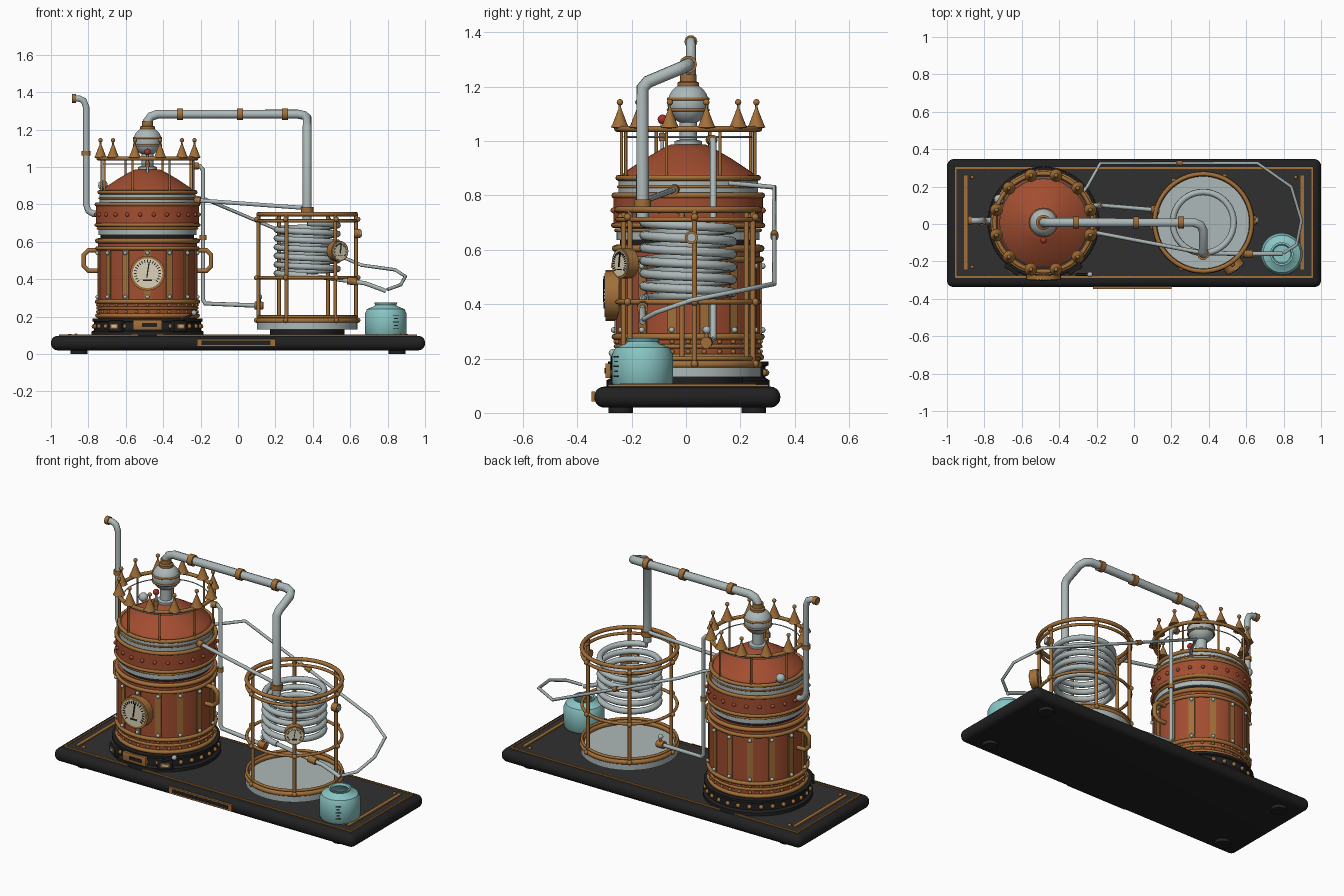
import bpy, bmesh, math
from mathutils import Vector, Matrix

if "Cube" in bpy.data.objects:
    bpy.data.objects.remove(bpy.data.objects["Cube"])


def material(name, r, g, b):
    m = bpy.data.materials.new(name)
    m.use_nodes = True
    m.diffuse_color = (r, g, b, 1)
    m.node_tree.nodes["Principled BSDF"].inputs["Base Color"].default_value = (r, g, b, 1)
    return m


COPPER = material("copper", .36, .075, .03)
BRONZE = material("bronze", .36, .16, .04)
SILVER = material("silver", .42, .48, .48)
BLACK = material("black", .015, .015, .015)
DECK = material("dark grey", .03, .03, .03)
TEAL = material("teal glass", .25, .56, .55)
CREAM = material("cream", .72, .65, .48)
RED = material("red", .4, .03, .02)

BOILER = Vector((-.484, .008, 0))
COOLER = Vector((.37, .008, 0))


def finish(name, bm, mat, angle=40):
    bmesh.ops.recalc_face_normals(bm, faces=bm.faces)
    me = bpy.data.meshes.new(name)
    bm.to_mesh(me)
    bm.free()
    me.polygons.foreach_set("use_smooth", [True] * len(me.polygons))
    me.set_sharp_from_angle(angle=math.radians(angle))
    me.materials.append(mat)
    ob = bpy.data.objects.new(name, me)
    bpy.context.collection.objects.link(ob)
    return ob


def lathe(name, centre, profile, mat, steps=64):
    bm = bmesh.new()
    vs = [bm.verts.new(centre + Vector((r, 0, z))) for r, z in profile]
    es = [bm.edges.new(p) for p in zip(vs, vs[1:])]
    bmesh.ops.spin(bm, geom=vs + es, cent=centre, axis=(0, 0, 1), angle=math.tau, steps=steps)
    bmesh.ops.remove_doubles(bm, verts=bm.verts, dist=.0002)
    return finish(name, bm, mat)


def drum(name, centre, r, z0, z1, mat):
    return lathe(name, centre, [(0, z0), (r, z0), (r, z1), (0, z1)], mat)


def tube(name, pts, r, mat, cyclic=False, res=3):
    cu = bpy.data.curves.new(name, 'CURVE')
    cu.dimensions = '3D'
    cu.bevel_depth, cu.bevel_resolution, cu.use_fill_caps = r, res, True
    sp = cu.splines.new('POLY')
    sp.points.add(len(pts) - 1)
    for p, co in zip(sp.points, pts):
        p.co = (*co, 1)
    sp.use_cyclic_u = cyclic
    tmp = bpy.data.objects.new(name, cu)
    bm = bmesh.new()
    me = tmp.to_mesh()
    bm.from_mesh(me)
    tmp.to_mesh_clear()
    bpy.data.objects.remove(tmp)
    bpy.data.curves.remove(cu)
    bmesh.ops.remove_doubles(bm, verts=bm.verts, dist=.0001)
    return finish(name, bm, mat, 55)


def circle(centre, r, z, n, start=0):
    return [centre + Vector((r * math.cos(a), r * math.sin(a), z))
            for a in (math.radians(start) + math.tau * i / n for i in range(n))]


def hoop(name, centre, r, z, thick, mat=BRONZE):
    return tube(name, circle(centre, r, z, 64), thick, mat, True, 2)


def balls(name, pts, r, mat, detail=2):
    bm = bmesh.new()
    for p in pts:
        bmesh.ops.create_icosphere(bm, subdivisions=detail, radius=r, matrix=Matrix.Translation(p))
    return finish(name, bm, mat)


def box(name, centre, size, mat, bevel=0, matrix=Matrix(), segs=2):
    bm = bmesh.new()
    bmesh.ops.create_cube(bm, size=1, matrix=Matrix.Diagonal((*size, 1)))
    if bevel:
        bmesh.ops.bevel(bm, geom=bm.edges[:], offset=bevel, segments=segs, profile=.5, affect='EDGES')
    bm.transform(matrix @ Matrix.Translation(centre))
    return finish(name, bm, mat)


def facing(p, heading):
    # local -y points outwards along the heading
    return Matrix.Translation(p) @ Matrix.Rotation(math.radians(heading + 90), 4, 'Z')


def gauge(name, p, heading, r, depth):
    m = facing(p, heading)
    at = lambda x, y, z: m @ Vector((x, y, z))
    tube(name + "_case", [at(0, 0, 0), at(0, -depth, 0)], r, BRONZE, res=10)
    tube(name + "_face", [at(0, 0, 0), at(0, -depth - .003, 0)], r * .86, CREAM, res=10)
    for i in range(21):
        turn = m @ Matrix.Rotation(math.radians(-130 + 13 * i), 4, 'Y')
        box(name + "_tick", (0, -depth - .004, r * .7), (r * .05, .004, r * .16), BLACK, matrix=turn)
    box(name + "_needle", (0, -depth - .006, r * .2), (r * .07, .004, r * .9), BLACK,
        matrix=m @ Matrix.Rotation(.15, 4, 'Y'))
    box(name + "_label", (0, -depth - .005, -r * .4), (r * .5, .004, r * .08), BLACK, matrix=m)


# Base slab, feet, trim and name plate
box("base", (0, .005, .058), (2, .684, .077), BLACK, .036, segs=5)
box("deck", (0, .008, .097), (1.91, .59, .006), DECK)
for x in (-.85, .85):
    for y in (-.24, .25):
        drum("foot", Vector((x, y, 0)), .045, 0, .03, BLACK)
for y in (-.283, .299):
    box("long_trim", (0, y, .1), (1.91, .009, .009), BRONZE)
for s in (-1, 1):
    box("end_trim", (s * .953, .008, .1), (.009, .59, .009), BRONZE)
    box("end_bar", (s * .9, .008, .102), (.02, .5, .012), BRONZE)
    balls("deck_screws", [Vector((s * .865, y, .1)) for y in (-.23, .25)], .01, BRONZE)
box("name_plate", (-.01, -.341, .06), (.42, .012, .038), BRONZE)
box("name_plate_inlay", (-.01, -.346, .06), (.37, .004, .022), BLACK)

# Boiler body, stacked from the stand upwards
lathe("boiler_stand", BOILER, [(0, .095), (.3, .095), (.3, .12), (.285, .128), (.285, .17),
                               (.295, .175), (.295, .19), (0, .19)], BLACK)
drum("boiler_body", BOILER, .265, .19, .62, COPPER)
drum("boiler_gap", BOILER, .25, .62, .69, BLACK)
drum("lower_silver_band", BOILER, .263, .637, .668, SILVER)
drum("upper_drum", BOILER, .275, .68, .798, COPPER)
drum("upper_silver_band", BOILER, .257, .798, .862, SILVER)
lathe("boiler_dome", BOILER, [(.25, .86), (.245, .875), (.235, .885), (.16, .935), (.1, .97),
                              (.065, .987), (0, .99)], COPPER)
for z, r, t in ((.205, .268, .012), (.245, .266, .008), (.28, .27, .012), (.565, .268, .011),
                (.605, .268, .013), (.672, .265, .007), (.69, .274, .01), (.8, .272, .011),
                (.832, .257, .005), (.865, .257, .011)):
    hoop("boiler_hoop", BOILER, r, z, t)
for i in range(14):
    m = facing(BOILER, -90 + i * 360 / 14)
    box("strap", (0, -.265, .42), (.034, .012, .28), BRONZE, matrix=m)
balls("strap_screws", [p for z in (.305, .54) for p in circle(BOILER, .274, z, 14, -90)], .011, SILVER)
balls("hoop_rivets", [p for z in (.225, .262) for p in circle(BOILER, .266, z, 28)], .009, BRONZE)
balls("drum_rivets", circle(BOILER, .277, .745, 24, 7), .011, COPPER)
balls("stand_studs", circle(BOILER, .286, .148, 28), .013, BRONZE)

# Side handles
for s in (-1, 1):
    tube("handle", [BOILER + Vector((s * x, 0, z)) for x, z in
                    ((.26, .555), (.315, .555), (.34, .53), (.34, .47), (.315, .445), (.26, .445))],
         .013, BRONZE)

# Main gauge and heat controls
gauge("main_gauge", BOILER + Vector((0, -.255, .432)), -90, .093, .05)
box("heat_plate", (0, -.295, .155), (.155, .02, .055), BRONZE, .004, facing(BOILER, -90))
box("heat_plate_inlay", (.01, -.306, .155), (.08, .004, .02), BLACK, matrix=facing(BOILER, -90))
for h in (-124, -56):
    m = facing(BOILER, h)
    box("control_box", (0, -.295, .148), (.085, .04, .06), BLACK, .005, m)
    box("control_label", (0, -.316, .148), (.05, .004, .025), BRONZE, matrix=m)
    box("control_mark", (0, -.319, .148), (.03, .003, .012), CREAM, matrix=m)
tube("heat_lever", [(-.31, -.27, .18), (-.24, -.27, .215)], .007, BLACK)
balls("heat_lever_knob", [Vector((-.235, -.27, .22))], .015, SILVER)

# Gallery crown
hoop("crown_rail", BOILER, .262, 1.045, .011)
hoop("crown_wire", BOILER, .235, 1.015, .003, SILVER)
for p in circle(BOILER, .258, 0, 8, 27):
    tube("crown_post", [p + Vector((0, 0, z)) for z in (.865, 1.045)], .006, BRONZE, res=2)
for p in circle(BOILER, .26, 0, 12, 15):
    lathe("crown_spike", p, [(0, 1.045), (.034, 1.05), (.028, 1.06), (.005, 1.12), (.004, 1.14), (0, 1.14)],
          BRONZE, 16)
balls("crown_tips", circle(BOILER, .26, 1.143, 12, 15), .012, BRONZE)

# Vapour bulb on the dome
lathe("neck", BOILER, [(0, .98), (.05, .98), (.05, 1), (.032, 1.005), (.032, 1.08), (0, 1.08)], SILVER)
balls("vapour_bulb", [BOILER + Vector((0, 0, 1.138))], .076, SILVER, 4)
for z in (1.115, 1.155):
    hoop("bulb_hoop", BOILER, .073, z, .006)
lathe("bulb_collar", BOILER, [(0, 1.2), (.04, 1.2), (.04, 1.215), (.03, 1.22), (.03, 1.245), (0, 1.245)], BRONZE)
safety = BOILER + Vector((0, -.095, 0))
tube("safety_rod", [safety + Vector((0, 0, z)) for z in (.955, 1.075)], .007, SILVER)
tube("safety_seat", [safety + Vector((0, 0, z)) for z in (1.0, 1.03)], .013, BRONZE)
balls("safety_knob", [safety + Vector((0, 0, 1.08))], .018, RED)
tube("dome_cap_stem", [BOILER + Vector((-.21, .11, .87)), BOILER + Vector((-.24, .125, .9))], .015, BRONZE)
balls("dome_cap", [BOILER + Vector((-.238, .124, .902))], .027, SILVER)

# Chimney pipe
tube("chimney", [(-.72, .018, .75), (-.775, .018, .75), (-.8, .018, .765), (-.812, .018, .8), (-.812, .018, 1.32),
                 (-.825, .018, 1.355), (-.85, .018, 1.366), (-.88, .018, 1.366)], .018, SILVER)
tube("chimney_collar", [(-.812, .018, 1.06), (-.812, .018, 1.085)], .024, BRONZE)
tube("chimney_mouth", [(-.865, .018, 1.366), (-.888, .018, 1.366)], .024, BRONZE)

# Main vapour pipe over to the cooler
tube("vapour_pipe", [(-.484, .008, 1.21), (-.484, .008, 1.245), (-.465, .008, 1.27), (-.43, .008, 1.282),
                     (.32, .008, 1.282), (.355, -.005, 1.275), (.37, -.035, 1.262), (.37, -.14, 1.218),
                     (.37, -.16, 1.195), (.37, -.16, .72)], .024, SILVER)
for x in (-.31, .01, .25):
    tube("pipe_coupling", [(x - .016, .008, 1.282), (x + .016, .008, 1.282)], .033, BRONZE)
tube("pipe_collar", [(.37, -.16, .755), (.37, -.16, .785)], .033, BRONZE)

# Cooler cage
drum("cooler_foot", COOLER, .2, .095, .135, BLACK)
drum("cooler_pan", COOLER, .268, .132, .168, SILVER)
for z, t in ((.178, .014), (.2, .008), (.408, .009), (.712, .009), (.748, .012)):
    hoop("cage_hoop", COOLER, .26, z, t)
for p in circle(COOLER, .262, 0, 6, -55):
    tube("cage_post", [p + Vector((0, 0, z)) for z in (.17, .75)], .01, BRONZE)
balls("cage_rivets", [p for z in (.18, .408, .72) for p in circle(COOLER, .272, z, 6, -55)], .014, BRONZE)

# Cooling coil and its outlet
turns, per = 6, 40
coil = [COOLER + Vector((.163 * math.cos(a), .163 * math.sin(a), .7 - .28 * i / (turns * per)))
        for i in range(turns * per + 1) for a in [-math.pi / 2 + math.tau * i / per]]
tube("coil", coil, .017, SILVER)
tube("outlet", [(.37, -.155, .42), (.6, -.16, .39), (.68, -.16, .378), (.77, -.16, .345), (.79, -.16, .335)],
     .012, SILVER)
tube("outlet_fitting", [(.585, -.16, .392), (.635, -.16, .386)], .021, BRONZE)

# Cage gauge and valve on the posts
a = math.radians(-55)
gauge("cage_gauge", COOLER + Vector((.26 * math.cos(a), .26 * math.sin(a), .55)), -55, .055, .045)
tube("cage_valve", [(.62, .02, .645), (.655, .02, .645)], .025, BRONZE)
tube("cage_valve_cap", [(.65, .02, .645), (.662, .02, .645)], .017, SILVER)

# Thin connecting lines
tube("return_line", [(-.29, .15, .845), (-.25, .2, .842), (-.18, .325, .83), (.66, .325, .475), (.84, .2, .45),
                     (.895, .02, .415), (.87, -.11, .37), (.8, -.155, .345)], .009, SILVER)
tube("return_collar", [(.225, .325, .659), (.255, .325, .646)], .015, BRONZE)
tube("feed_line", [(-.235, -.04, .823), (.37, -.155, .78)], .011, SILVER)
tube("feed_fitting", [(-.24, -.04, .823), (-.2, -.047, .82)], .019, BRONZE)
tube("drain_line", [(-.24, .09, 1.005), (-.205, .1, 1.005), (-.187, .1, .985), (-.187, .1, .29),
                    (-.175, .1, .27), (.12, .075, .258)], .012, SILVER)
tube("drain_cap", [(-.24, .09, 1.005), (-.212, .098, 1.005)], .019, BRONZE)
tube("drain_collar", [(-.187, .1, .61), (-.187, .1, .635)], .018, BRONZE)
tube("drain_valve", [(.09, .077, .26), (.135, .074, .258)], .022, BRONZE)
tube("drain_valve_stem", [(.115, .076, .26), (.115, .076, .305)], .008, BRONZE)
balls("drain_valve_knob", [Vector((.115, .076, .305))], .015, SILVER)

# Collecting jar with level marks
JAR = Vector((.79, -.16, 0))
lathe("jar", JAR, [(0, .1), (.105, .1), (.112, .11), (.112, .215), (.1, .24), (.062, .255), (.056, .262),
                   (.062, .275), (.052, .275), (.046, .262), (.09, .23), (.1, .2), (.1, .12), (0, .115)], TEAL, 48)
for i in range(5):
    box("jar_mark", (0, -.112, .135 + .018 * i), (.03 - .012 * (i % 2), .004, .005), BLACK,
        matrix=facing(JAR, -60))
